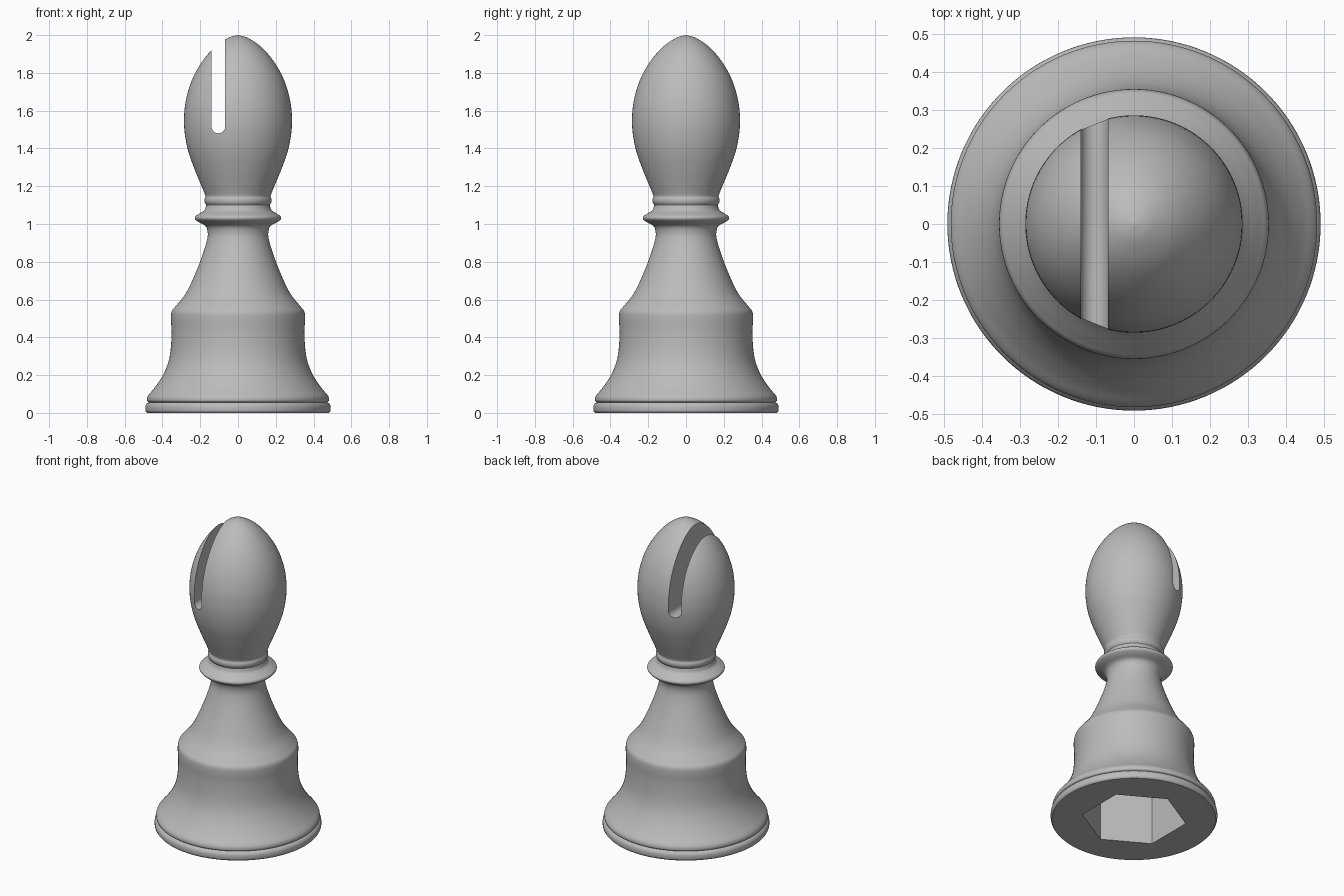
import bpy, bmesh, math
from mathutils import Vector, Matrix

default = bpy.data.objects.get("Cube")
if default:
    bpy.data.objects.remove(default, do_unlink=True)

SEGMENTS = 128

grey = bpy.data.materials.new("plain grey")
grey.use_nodes = True
colour = (0.5, 0.5, 0.5, 1)
grey.diffuse_color = colour
grey.node_tree.nodes["Principled BSDF"].inputs["Base Color"].default_value = colour


def make_object(name, bm):
    bmesh.ops.recalc_face_normals(bm, faces=bm.faces)
    mesh = bpy.data.meshes.new(name)
    bm.to_mesh(mesh)
    bm.free()
    mesh.materials.append(grey)
    obj = bpy.data.objects.new(name, mesh)
    bpy.context.collection.objects.link(obj)
    return obj


def smooth_curve(points, steps=5):
    """Catmull-Rom curve through (radius, height) points."""
    p = [Vector(q) for q in points]
    p = [2 * p[0] - p[1]] + p + [2 * p[-1] - p[-2]]
    out = []
    for a, b, c, d in zip(p, p[1:], p[2:], p[3:]):
        for i in range(steps):
            t = i / steps
            out.append(0.5 * (2 * b + (c - a) * t + (2 * a - 5 * b + 4 * c - d) * t**2
                              + (3 * b - a - 3 * c + d) * t**3))
    return out + [p[-2]]


def lathe(name, sections):
    """Spin the joined curves round z; the ends close on the axis."""
    profile = []
    for section in sections:
        curve = smooth_curve(section)
        profile += curve[1:] if profile else curve
    bm = bmesh.new()
    rings = []
    for r, z in profile[:-1]:
        rings.append([bm.verts.new((r * math.cos(a), r * math.sin(a), z))
                      for a in (math.tau * i / SEGMENTS for i in range(SEGMENTS))])
    tip = bm.verts.new((0, 0, profile[-1][1]))
    bm.faces.new(rings[0])
    for i in range(SEGMENTS):
        j = (i + 1) % SEGMENTS
        for low, high in zip(rings, rings[1:]):
            bm.faces.new((low[i], low[j], high[j], high[i]))
        bm.faces.new((rings[-1][i], rings[-1][j], tip))
    return make_object(name, bm)


def prism(name, outline, vector):
    """Extrude a flat outline along a vector."""
    bm = bmesh.new()
    face = bm.faces.new([bm.verts.new(p) for p in outline])
    new = bmesh.ops.extrude_face_region(bm, geom=[face])["geom"]
    bmesh.ops.translate(bm, vec=vector,
                        verts=[v for v in new if isinstance(v, bmesh.types.BMVert)])
    return make_object(name, bm)


# Turned body: foot ring, bell, stem, collar, neck bead, head
body = lathe("bishop_body", [
    [(0.482, 0), (0.49, 0.012), (0.49, 0.036), (0.482, 0.05), (0.472, 0.056)],
    [(0.472, 0.056), (0.481, 0.064), (0.481, 0.08), (0.472, 0.097), (0.44, 0.135),
     (0.4, 0.195), (0.37, 0.265), (0.356, 0.34), (0.352, 0.43), (0.355, 0.5),
     (0.351, 0.537), (0.33, 0.565), (0.275, 0.635), (0.225, 0.74), (0.185, 0.845),
     (0.163, 0.92), (0.161, 0.96), (0.173, 0.99), (0.205, 1.008), (0.226, 1.024),
     (0.226, 1.04), (0.205, 1.055), (0.178, 1.073), (0.168, 1.1)],
    [(0.168, 1.1), (0.176, 1.115), (0.177, 1.13), (0.172, 1.145)],
    [(0.172, 1.145), (0.176, 1.16), (0.197, 1.21), (0.23, 1.29), (0.262, 1.38),
     (0.28, 1.465), (0.286, 1.55), (0.277, 1.65), (0.245, 1.76), (0.19, 1.86),
     (0.12, 1.94), (0.05, 1.986), (0, 2)],
])

# Round-bottomed slot through the head
SLOT_X, SLOT_HALF, SLOT_Z = -0.104, 0.036, 1.516
arc = [math.pi + math.pi * i / 16 for i in range(17)]
outline = [(SLOT_X + SLOT_HALF * math.cos(a), -0.5, SLOT_Z + SLOT_HALF * math.sin(a))
           for a in arc]
outline += [(SLOT_X + SLOT_HALF, -0.5, 2.2), (SLOT_X - SLOT_HALF, -0.5, 2.2)]
slot = prism("slot_cutter", outline, (0, 1, 0))

# Six-sided socket in the underside
hexagon = [(0.308 * math.cos(a), 0.308 * math.sin(a), -0.1)
           for a in (math.pi / 6 + math.tau * i / 6 for i in range(6))]
socket = prism("socket_cutter", hexagon, (0, 0, 0.5))

bpy.ops.object.select_all(action="DESELECT")
body.select_set(True)
bpy.context.view_layer.objects.active = body
for cutter in (slot, socket):
    cutter.hide_render = True
    cut = body.modifiers.new(cutter.name, "BOOLEAN")
    cut.operation = "DIFFERENCE"
    cut.solver = "EXACT"
    cut.object = cutter
    bpy.ops.object.modifier_apply(modifier=cut.name)
    bpy.data.objects.remove(cutter, do_unlink=True)

bpy.ops.object.shade_smooth_by_angle(angle=math.radians(35))
